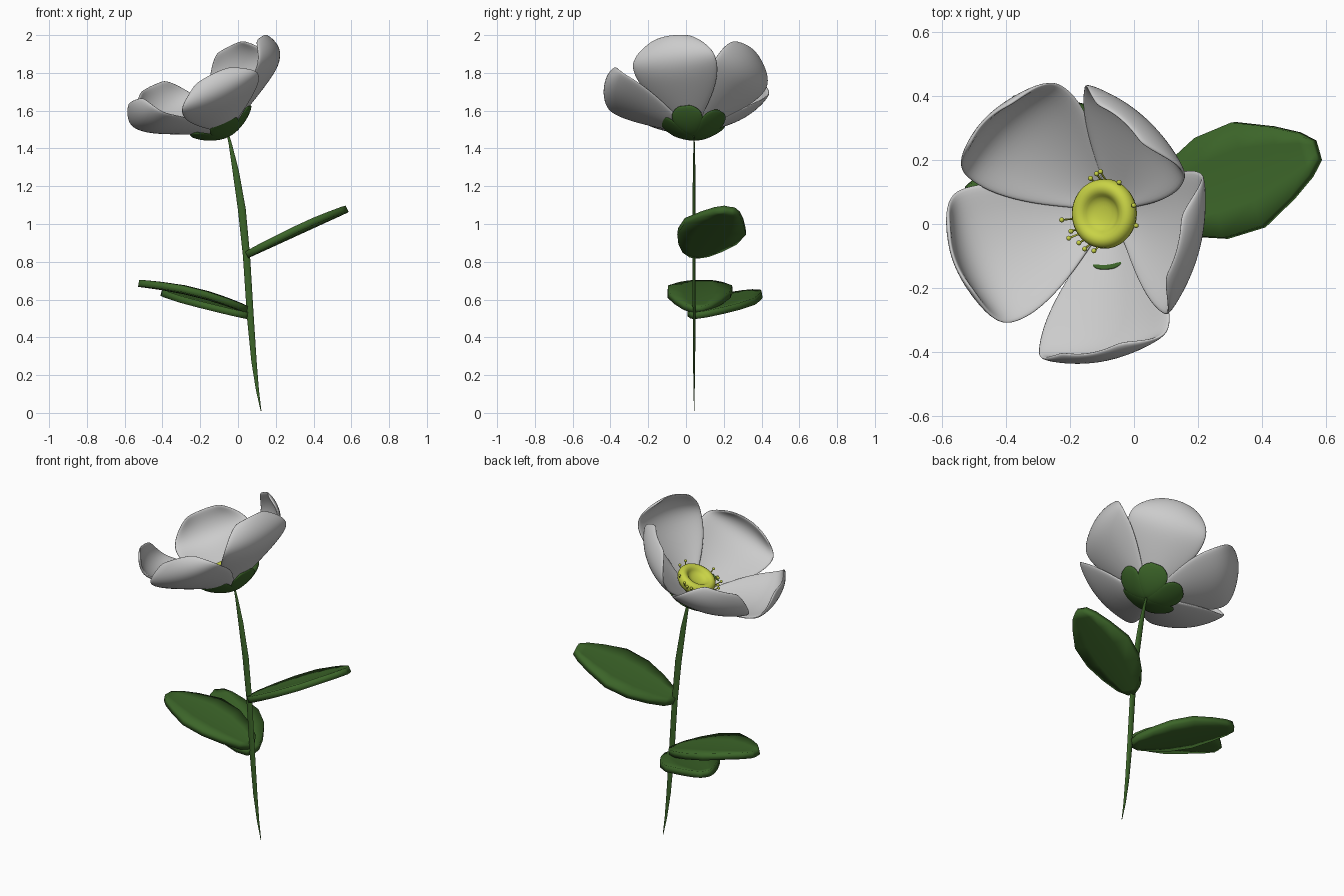
import bpy, bmesh, math, random
from mathutils import Matrix, Vector

if "Cube" in bpy.data.objects:
    bpy.data.objects.remove(bpy.data.objects["Cube"])

random.seed(4)


def material(name, rgb):
    m = bpy.data.materials.new(name)
    m.diffuse_color = (*rgb, 1)
    m.use_nodes = True
    m.node_tree.nodes["Principled BSDF"].inputs["Base Color"].default_value = m.diffuse_color
    return m


GREEN = material("leaf_green", (0.045, 0.13, 0.022))
YELLOW = material("pollen_yellow", (0.58, 0.65, 0.06))


def finish(bm, name, mat=None, matrix=None, thick=0, levels=0, offset=0, angle=60):
    bmesh.ops.recalc_face_normals(bm, faces=bm.faces)
    me = bpy.data.meshes.new(name)
    bm.to_mesh(me)
    bm.free()
    ob = bpy.data.objects.new(name, me)
    bpy.context.collection.objects.link(ob)
    if mat:
        me.materials.append(mat)
    if matrix:
        ob.matrix_world = matrix
    if thick:
        s = ob.modifiers.new("thickness", 'SOLIDIFY')
        s.thickness, s.offset = thick, offset
    if levels:
        s = ob.modifiers.new("smooth", 'SUBSURF')
        s.levels = s.render_levels = levels
    bpy.ops.object.select_all(action='DESELECT')
    ob.select_set(True)
    bpy.context.view_layer.objects.active = ob
    bpy.ops.object.shade_smooth_by_angle(angle=math.radians(angle))
    return ob


def skin(bm, rows, closed=False):
    """Bridge equal-length rows of points with quads."""
    vs = [[bm.verts.new(p) for p in row] for row in rows]
    n = len(vs[0])
    for a, b in zip(vs, vs[1:]):
        for i in range(n if closed else n - 1):
            j = (i + 1) % n
            bm.faces.new((a[i], a[j], b[j], b[i]))
    return vs


def blade(profile, cup, cols=7):
    """Sheet along x from (distance, height, half width), edges raised by cup."""
    bm = bmesh.new()
    rows = []
    for k, (r, h, w) in enumerate(profile):
        a = profile[max(k - 1, 0)]
        b = profile[min(k + 1, len(profile) - 1)]
        t = Vector((b[0] - a[0], b[1] - a[1])).normalized()
        row = []
        for i in range(cols):
            s = -1 + 2 * i / (cols - 1)
            lift = cup * w * s * s
            row.append((r - t.y * lift, s * w, h + t.x * lift))
        rows.append(row)
    skin(bm, rows)
    return bm


# flower head frame: tilted towards -x at the top of the stem
tilt = math.radians(-26)
head = Matrix.Translation((-0.05, 0.04, 1.46)) @ Matrix.Rotation(tilt, 4, 'Y')

# petals and sepals; each petal has its own angle, reach, width and height
petal = [(0.03, 0.05, 0.03), (0.10, 0.072, 0.08), (0.20, 0.115, 0.16),
         (0.32, 0.17, 0.226), (0.41, 0.22, 0.24), (0.455, 0.28, 0.228),
         (0.458, 0.35, 0.182), (0.435, 0.405, 0.105)]
sepal = [(0.0, 0.005, 0.012), (0.045, 0.01, 0.045), (0.095, 0.03, 0.08),
         (0.135, 0.055, 0.088), (0.165, 0.08, 0.072), (0.182, 0.10, 0.032)]
petals = [(-16, 0.96, 0.98, 1.0), (52, 0.83, 0.95, 1.07), (132, 0.87, 0.93, 1.05),
          (203, 0.93, 0.97, 0.98), (279, 1.03, 0.98, 0.84)]
for k, (deg, reach, wide, high) in enumerate(petals):
    turn = head @ Matrix.Rotation(math.radians(deg), 4, 'Z')
    prof = [(r * reach, h * high, w * wide) for r, h, w in petal]
    finish(blade(prof, 0.2), f"petal_{k + 1}", None, turn, 0.016, 2)
    turn = head @ Matrix.Rotation(math.radians(-16 + 72 * k), 4, 'Z')
    finish(blade(sepal, 0.15, 5), f"sepal_{k + 1}", GREEN, turn, 0.012, 2)

# yellow dished centre
heart = head @ Matrix.Translation((0.02, -0.008, 0.04))
ring = [(0.015, 0.01), (0.055, 0.03), (0.098, 0.065), (0.115, 0.095), (0.103, 0.125),
        (0.08, 0.132), (0.06, 0.122), (0.052, 0.105), (0.02, 0.096)]
bm = bmesh.new()
N = 24
vs = skin(bm, [[(r * math.cos(2 * math.pi * i / N), r * math.sin(2 * math.pi * i / N), z)
                for i in range(N)] for r, z in ring], True)
bm.faces.new(vs[0])
bm.faces.new(vs[-1])
finish(bm, "flower_centre", YELLOW, heart, levels=1)

# stamens: thin filaments with round heads
bm = bmesh.new()
for deg in (15, 60, 85, 100, 112, 185, 205, 215, 228, 240, 262, 340):
    a = math.radians(deg + random.uniform(-4, 4))
    out = Vector((math.cos(a), math.sin(a), 0))
    p = out * 0.085 + Vector((0, 0, 0.065))
    q = out * random.uniform(0.115, 0.135) + Vector((0, 0, random.uniform(0.11, 0.14)))
    d = q - p
    m = Matrix.Translation((p + q) / 2) @ d.to_track_quat('Z', 'Y').to_matrix().to_4x4()
    bmesh.ops.create_cone(bm, cap_ends=True, segments=6, radius1=0.003, radius2=0.003,
                          depth=d.length, matrix=m)
    bmesh.ops.create_icosphere(bm, subdivisions=2, radius=0.008,
                               matrix=Matrix.Translation(q))
finish(bm, "stamens", YELLOW, heart)

# stem: flattened, tapered at both ends (x, z, half width)
path = [(0.122, 0.01, 0.002), (0.103, 0.12, 0.008), (0.085, 0.27, 0.014),
        (0.066, 0.5, 0.018), (0.045, 0.83, 0.019), (0.02, 1.08, 0.021),
        (-0.012, 1.28, 0.017), (-0.04, 1.42, 0.009), (-0.055, 1.48, 0.006)]
bm = bmesh.new()
N = 10
vs = skin(bm, [[(x + w * math.cos(2 * math.pi * i / N),
                 0.043 + 0.42 * w * math.sin(2 * math.pi * i / N), z)
                for i in range(N)] for x, z, w in path], True)
bm.faces.new(vs[0])
bm.faces.new(vs[-1])
finish(bm, "stem", GREEN)

# leaves: base, tip, roll, width scale and bow along the length
shape = [(0, 0.02), (0.06, 0.07), (0.2, 0.12), (0.38, 0.162), (0.6, 0.168),
         (0.8, 0.115), (0.93, 0.07), (1, 0.03)]
leaves = [((0.045, 0.04, 0.835), (0.57, 0.23, 1.075), 10, 1.02, 0.0),
          ((0.05, 0.06, 0.545), (-0.525, 0.085, 0.685), 0, 1.02, 0.02),
          ((0.05, 0.04, 0.515), (-0.39, 0.375, 0.635), -2, 0.92, 0.0)]
for k, (base, tip, roll, wide, bow) in enumerate(leaves):
    base, d = Vector(base), Vector(tip) - Vector(base)
    x = d.normalized()
    y = Vector((0, 0, 1)).cross(x).normalized()
    m = Matrix((x, y, x.cross(y))).transposed().to_4x4()
    m = Matrix.Translation(base) @ m @ Matrix.Rotation(math.radians(-roll), 4, 'X')
    prof = [(t * d.length, bow * math.sin(math.pi * t), w * wide) for t, w in shape]
    finish(blade(prof, 0.06, 5), f"leaf_{k + 1}", GREEN, m, 0.036, angle=40)
